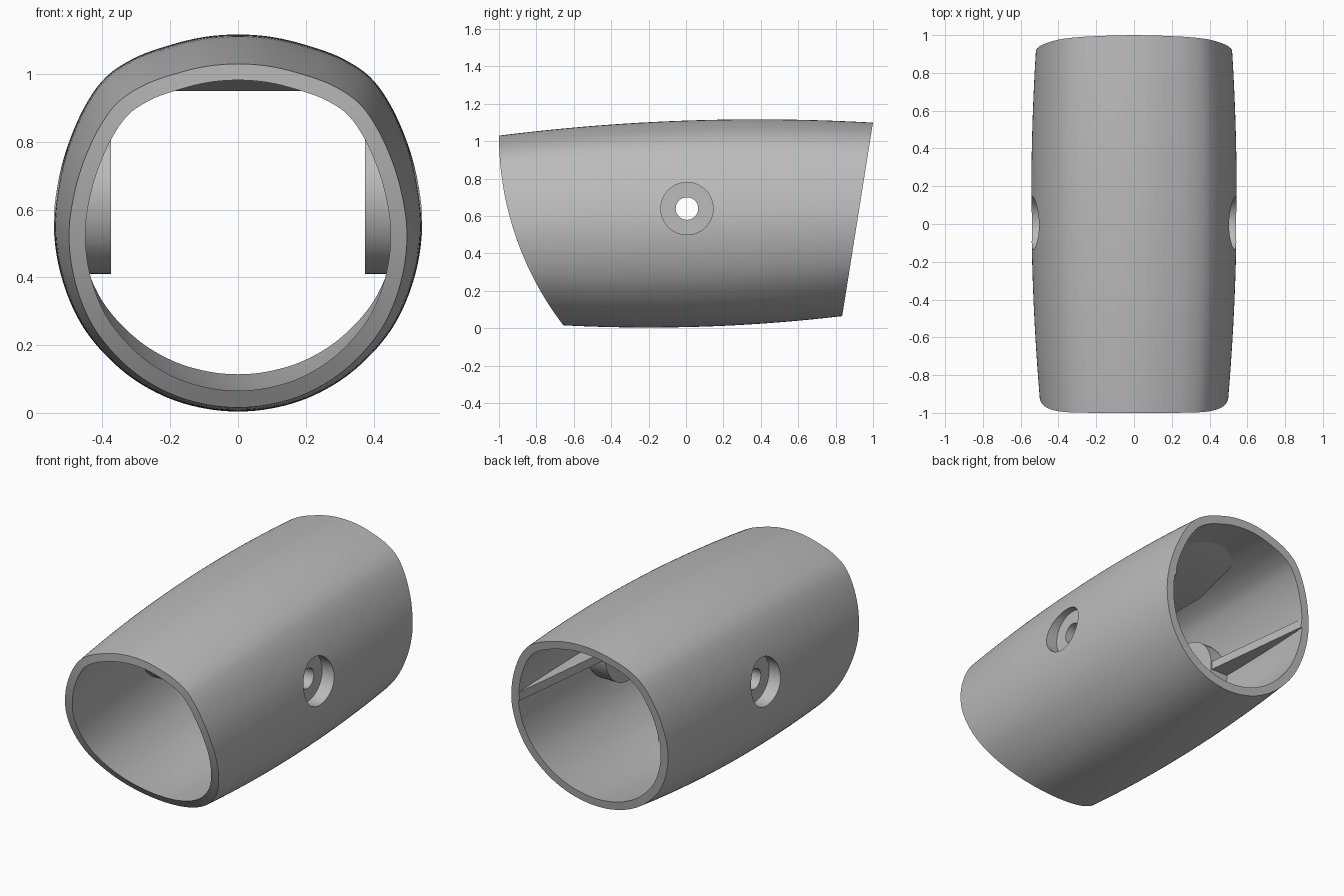
import bpy, bmesh, math

cube = bpy.data.objects.get("Cube")
if cube:
    bpy.data.objects.remove(cube, do_unlink=True)

grey = bpy.data.materials.new("plain_grey")
grey.use_nodes = True
grey.diffuse_color = (0.5, 0.5, 0.5, 1)
grey.node_tree.nodes["Principled BSDF"].inputs["Base Color"].default_value = (0.5, 0.5, 0.5, 1)

WALL = 0.048          # wall thickness
HOLE_Y, HOLE_Z = 0.005, 0.64
ROWS, STEPS = 32, 5

# Half cross-section, top to bottom: (share of half width, share of height)
HALF = [(0, 1), (.2, .992), (.4, .967), (.57, .935), (.72, .885), (.83, .81),
        (.92, .71), (.975, .61), (1, .505), (.98, .4), (.92, .3), (.83, .215),
        (.7, .14), (.55, .08), (.37, .034), (.18, .008), (0, 0)]
KNOTS = HALF + [(-u, v) for u, v in HALF[-2:0:-1]]


def smooth_loop(knots):
    """Closed Catmull-Rom curve through the knots."""
    out, n = [], len(knots)
    for i in range(n):
        a, b, c, d = (knots[(i + k) % n] for k in (-1, 0, 1, 2))
        for j in range(STEPS):
            t = j / STEPS
            out.append(tuple(
                b[k] + t * (c[k] - a[k]) / 2
                + t * t * (a[k] - 2.5 * b[k] + 2 * c[k] - d[k] / 2)
                + t ** 3 * (1.5 * (b[k] - c[k]) + (d[k] - a[k]) / 2)
                for k in (0, 1)))
    return out


LOOP = smooth_loop(KNOTS)


def half_width(y):
    return 0.543 + 0.011 * y - 0.04 * y * y


def top(y):
    return 1.117 - 0.0457 * (y - 0.38) ** 2


def bottom(y):
    return 0.004 + 0.057 * (y + 0.2) ** 2


def front_cut(z):
    return 0.665 - math.sqrt(1.665 ** 2 - max(0, 1.03 - z) ** 2)


def back_cut(z):
    return 0.835 + 0.159 * (z - 0.065)


def shell_point(i, s, inset):
    """Point i of the section, s along the length, moved inward by inset."""
    n = len(LOOP)
    (u0, v0), (u, v), (u1, v1) = LOOP[i - 1], LOOP[i], LOOP[(i + 1) % n]
    tx, tz = (u1 - u0) * 0.54, (v1 - v0) * 1.1
    length = math.hypot(tx, tz)
    y = 0
    for _ in range(8):
        z = bottom(y) + v * (top(y) - bottom(y)) - inset * tx / length
        y = front_cut(z) * (1 - s) + back_cut(z) * s
    return (u * half_width(y) + inset * tz / length, y, z)


def finish(name, bm):
    bmesh.ops.recalc_face_normals(bm, faces=bm.faces)
    mesh = bpy.data.meshes.new(name)
    bm.to_mesh(mesh)
    bm.free()
    mesh.materials.append(grey)
    obj = bpy.data.objects.new(name, mesh)
    bpy.context.collection.objects.link(obj)
    return obj


def surface(bm, inset):
    return [[bm.verts.new(shell_point(i, r / ROWS, inset)) for i in range(len(LOOP))]
            for r in range(ROWS + 1)]


def bridge(bm, a, b):
    for i in range(len(a)):
        j = (i + 1) % len(a)
        bm.faces.new((a[i], a[j], b[j], b[i]))


def prism(name, points, offset):
    """Solid made by sweeping a flat outline along an offset."""
    bm = bmesh.new()
    a = [bm.verts.new(p) for p in points]
    b = [bm.verts.new([c + o for c, o in zip(p, offset)]) for p in points]
    bridge(bm, a, b)
    bm.faces.new(a)
    bm.faces.new(b[::-1])
    return finish(name, bm)


def rod(name, side, x0, x1, radius):
    """Cylinder across the model, at the height of the screw holes."""
    bpy.ops.mesh.primitive_cylinder_add(
        vertices=64, radius=radius, depth=x1 - x0, rotation=(0, math.pi / 2, 0),
        location=(side * (x0 + x1) / 2, HOLE_Y, HOLE_Z))
    obj = bpy.context.object
    obj.name = name
    obj.data.materials.append(grey)
    return obj


def activate(obj):
    bpy.ops.object.select_all(action='DESELECT')
    obj.select_set(True)
    bpy.context.view_layer.objects.active = obj


def boolean(obj, cutter, operation):
    activate(obj)
    mod = obj.modifiers.new("cut", 'BOOLEAN')
    mod.operation, mod.object, mod.solver = operation, cutter, 'EXACT'
    bpy.ops.object.modifier_apply(modifier=mod.name)


# Hollow sleeve with cut ends
bm = bmesh.new()
outer, inner = surface(bm, 0), surface(bm, WALL)
for r in range(ROWS):
    bridge(bm, outer[r], outer[r + 1])
    bridge(bm, inner[r], inner[r + 1])
for end in (0, -1):
    bridge(bm, outer[end], inner[end])
sleeve = finish("sleeve", bm)

# Solid core that trims the inner parts to sit just inside the wall
bm = bmesh.new()
rows = surface(bm, WALL * 0.5)
for r in range(ROWS):
    bridge(bm, rows[r], rows[r + 1])
bm.faces.new(rows[0])
bm.faces.new(rows[-1])
core = finish("core_helper", bm)
core.hide_render = True

parts, helpers = [sleeve], [core]
for side, label in ((1, "left"), (-1, "right")):
    # Round boss and the tapering rib behind it
    boss = rod(label + "_boss", side, 0.375, 0.6, 0.23)
    rib = prism(label + "_rib",
                [(side * x, y, HOLE_Z - 0.026) for x, y in
                 ((.378, .2), (.465, .95), (.6, .95), (.6, .2))], (0, 0, 0.052))
    for part in (boss, rib):
        boolean(part, core, 'INTERSECT')
        parts.append(part)
    # Counterbored screw hole
    for radius, start in ((0.14, 0.46), (0.06, 0.3)):
        cutter = rod("bore_helper", side, start, 0.7, radius)
        cutter.hide_render = True
        helpers.append(cutter)
        for part in (sleeve, boss):
            boolean(part, cutter, 'DIFFERENCE')

# Flat pad with ramped ends under the roof
pad = prism("roof_pad", [(-0.185, y, z) for y, z in
                         ((-.75, 1.0), (-.37, .95), (.37, .95), (.75, 1.065),
                          (.75, 1.2), (-.75, 1.2))], (0.37, 0, 0))
boolean(pad, core, 'INTERSECT')
parts.append(pad)

for helper in helpers:
    bpy.data.objects.remove(helper, do_unlink=True)
for part in parts:
    activate(part)
    bpy.ops.object.shade_smooth_by_angle(angle=math.radians(30))
